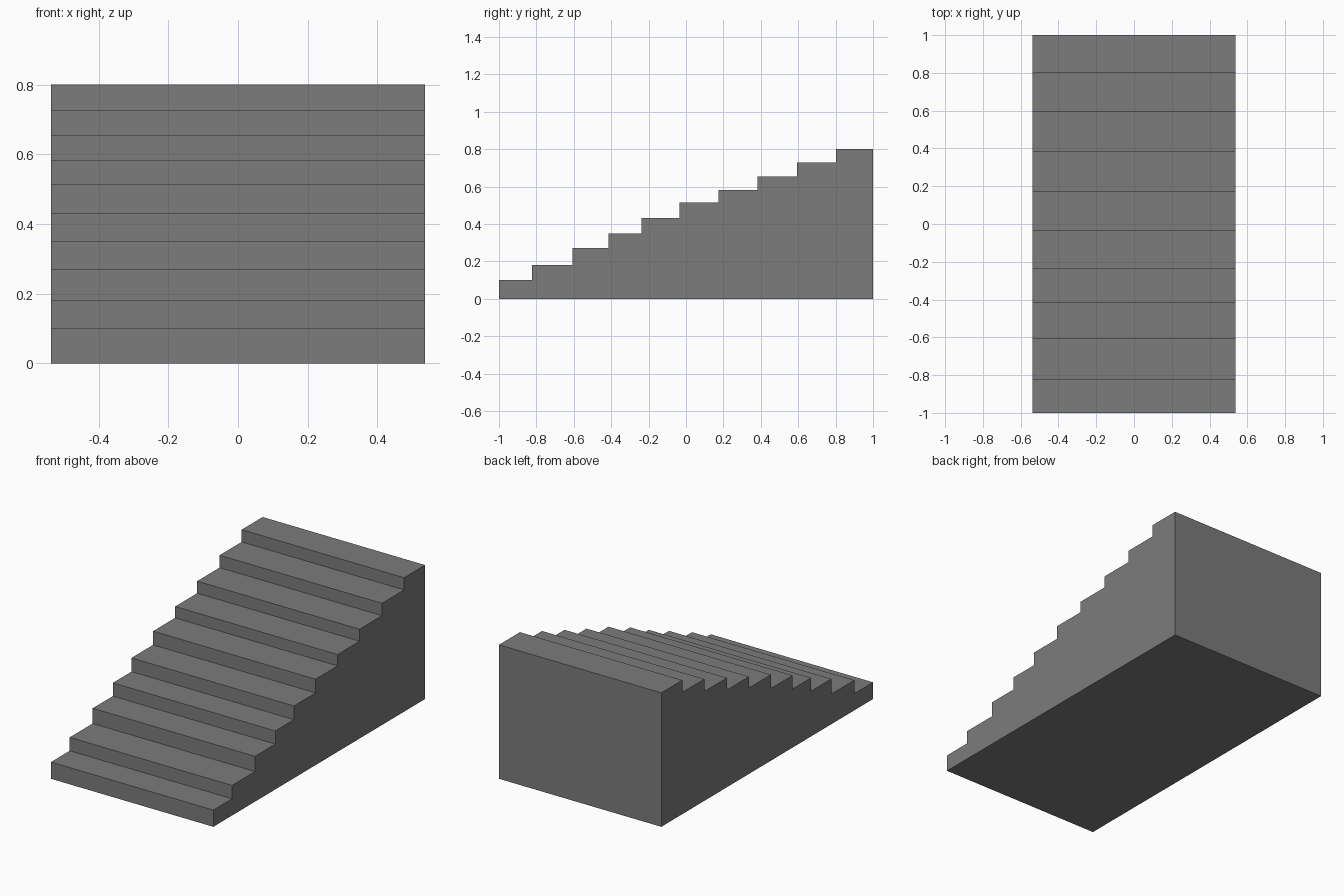
import bpy
import bmesh

if "Cube" in bpy.data.objects:
    bpy.data.objects.remove(bpy.data.objects["Cube"])

HALF_WIDTH = 0.537
# front edge (y) and top height (z) of each step, then the back edge
STEPS = [(-1.0, 0.10), (-0.823, 0.18), (-0.606, 0.271), (-0.415, 0.35),
         (-0.239, 0.432), (-0.035, 0.514), (0.173, 0.582), (0.381, 0.654),
         (0.593, 0.728), (0.802, 0.801)]
BACK = 1.0

# stone colour
stone = bpy.data.materials.new("stone_grey")
stone.diffuse_color = (0.2, 0.2, 0.2, 1.0)
stone.use_nodes = True
stone.node_tree.nodes["Principled BSDF"].inputs["Base Color"].default_value = stone.diffuse_color

# stepped side profile
profile = [(STEPS[0][0], 0.0)]
for i, (y, z) in enumerate(STEPS):
    next_y = STEPS[i + 1][0] if i + 1 < len(STEPS) else BACK
    profile += [(y, z), (next_y, z)]
profile.append((BACK, 0.0))

# solid staircase: extrude the profile across the width
bm = bmesh.new()
side = bm.faces.new([bm.verts.new((-HALF_WIDTH, y, z)) for y, z in profile])
extruded = bmesh.ops.extrude_face_region(bm, geom=[side], use_keep_orig=True)
moved = [g for g in extruded["geom"] if isinstance(g, bmesh.types.BMVert)]
bmesh.ops.translate(bm, verts=moved, vec=(2 * HALF_WIDTH, 0, 0))
bmesh.ops.recalc_face_normals(bm, faces=bm.faces)

mesh = bpy.data.meshes.new("staircase")
bm.to_mesh(mesh)
bm.free()
mesh.materials.append(stone)
staircase = bpy.data.objects.new("staircase", mesh)
bpy.context.collection.objects.link(staircase)
